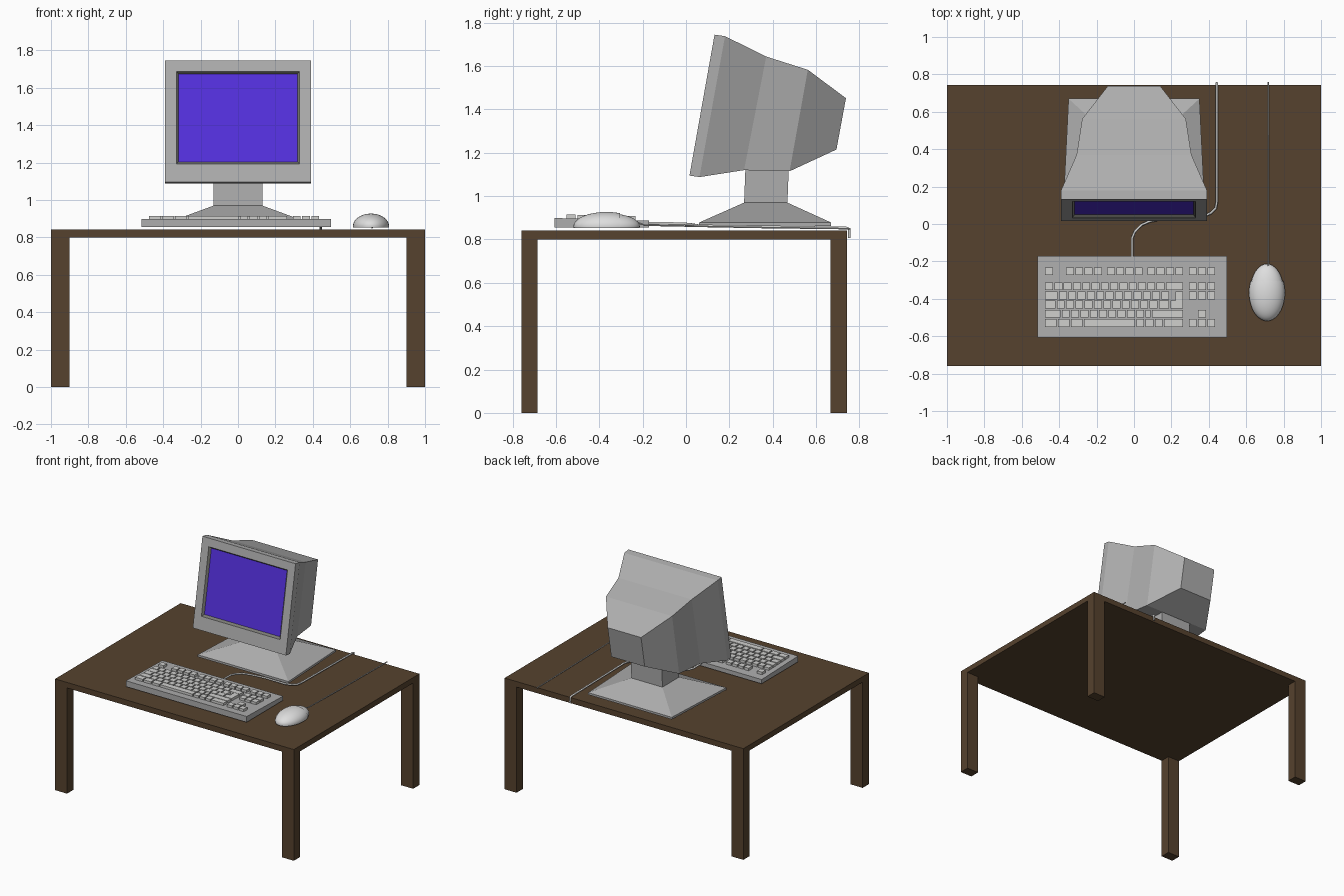
import bpy, bmesh, math
from mathutils import Vector

if "Cube" in bpy.data.objects:
    bpy.data.objects.remove(bpy.data.objects["Cube"])


def material(name, r, g, b):
    lin = lambda c: ((c / 255 + 0.055) / 1.055) ** 2.4
    m = bpy.data.materials.new(name)
    m.diffuse_color = (lin(r), lin(g), lin(b), 1)
    m.use_nodes = True
    m.node_tree.nodes["Principled BSDF"].inputs["Base Color"].default_value = m.diffuse_color
    return m


wood = material("dark brown wood", 86, 66, 46)
case = material("case grey", 174, 174, 174)
frame = material("screen surround grey", 122, 122, 116)
glass = material("violet screen", 84, 48, 222)
key_mat = material("key light grey", 208, 208, 206)
pale = material("mouse pale grey", 222, 222, 222)


def finish(name, bm, *mats):
    bmesh.ops.recalc_face_normals(bm, faces=bm.faces[:])
    me = bpy.data.meshes.new(name)
    bm.to_mesh(me)
    bm.free()
    for m in mats:
        me.materials.append(m)
    ob = bpy.data.objects.new(name, me)
    bpy.context.collection.objects.link(ob)
    return ob


def loft(bm, rings):
    """Skin a list of four-cornered rings and cap both ends; returns faces in order."""
    vs = [[bm.verts.new(p) for p in r] for r in rings]
    faces = [bm.faces.new(vs[0])]
    for a, b in zip(vs, vs[1:]):
        for i in range(4):
            j = (i + 1) % 4
            faces.append(bm.faces.new((a[i], a[j], b[j], b[i])))
    faces.append(bm.faces.new(vs[-1]))
    return faces


def flat(hx0, hx1, y0, y1, z, cx=0):
    """Horizontal ring: half width hx0 at y0 and hx1 at y1."""
    return [(cx - hx0, y0, z), (cx + hx0, y0, z), (cx + hx1, y1, z), (cx - hx1, y1, z)]


def block(bm, x0, x1, y0, y1, z0, z1):
    h, c = (x1 - x0) / 2, (x0 + x1) / 2
    loft(bm, [flat(h, h, y0, y1, z0, c), flat(h, h, y0, y1, z1, c)])


# Table
Y0, Y1 = -0.76, 0.742
bm = bmesh.new()
block(bm, -1, 1, Y0, Y1, 0.80, 0.842)
finish("table_top", bm, wood)
for side, x in (("left", -1), ("right", 0.9)):
    for end, y in (("front", Y0), ("back", Y1 - 0.075)):
        bm = bmesh.new()
        block(bm, x, x + 0.1, y, y + 0.075, 0, 0.80)
        finish(f"{end}_{side}_leg", bm, wood)


# Monitor shell: tilted rings from the recessed screen to the back panel
def upright(hw, yt, zt, yb, zb):
    return [(-hw, yb, zb), (hw, yb, zb), (hw, yt, zt), (-hw, yt, zt)]


def on_front(hw, zt, zb, depth=0):
    f = lambda z: 0.016 + (z - 1.095) * 0.178 + depth
    return upright(hw, f(zt), zt, f(zb), zb)


bm = bmesh.new()
faces = loft(bm, [
    on_front(0.317, 1.674, 1.204, 0.015),
    on_front(0.33, 1.686, 1.192),
    on_front(0.39, 1.745, 1.095),
    upright(0.39, 0.18, 1.738, 0.062, 1.088),
    upright(0.307, 0.37, 1.644, 0.268, 1.12),
    upright(0.277, 0.562, 1.583, 0.478, 1.115),
    upright(0.14, 0.738, 1.452, 0.694, 1.215)])
faces[0].material_index = 2
for f in faces[1:5]:
    f.material_index = 1
finish("monitor", bm, case, frame, glass)

# Monitor stand: thin plate, sloping foot and square neck
bm = bmesh.new()
loft(bm, [flat(0.38, 0.35, 0.06, 0.67, 0.862),
          flat(0.38, 0.35, 0.06, 0.67, 0.878),
          flat(0.13, 0.13, 0.268, 0.468, 0.97),
          flat(0.13, 0.13, 0.275, 0.475, 1.15)])
finish("monitor_stand", bm, case)

# Keyboard body, top falling slightly to the back
KY0, KY1 = -0.606, -0.17


def key_z(y):
    return 0.899 - 0.012 * (y - KY0) / (KY1 - KY0)


bm = bmesh.new()
block(bm, -0.515, 0.497, KY0, KY1, 0.855, 0.9)
for v in bm.verts:
    if v.co.z > 0.88:
        v.co.z = key_z(v.co.y)
finish("keyboard_body", bm, case)

# Keys: (start, width) in key units for every row, back row first
U, KX, NAV = 0.0497, -0.475, 15.45


def run(start, *widths):
    out = []
    for w in widths:
        out.append((start, w))
        start += w
    return out


nav = run(NAV, 1, 1, 1)
rows = [
    (-0.274, run(0, 1) + run(2.25, *[1] * 4) + run(6.65, *[1] * 4) + run(11, *[1] * 4) + nav),
    (-0.354, run(0, *[1] * 13, 2) + nav),
    (-0.403, run(0, 1.5, *[1] * 12) + nav),
    (-0.451, run(0, 1.25, *[1] * 11, 1.25)),
    (-0.501, run(0, 1.8, *[1] * 9, 0.7, 3.5) + run(NAV + 1, 1)),
    (-0.551, run(0, 1.4, 1.4, 1.4, 5.6, 1, 1, 1, 2.2) + nav),
]
bm = bmesh.new()
for y, keys in rows:
    for s, w in keys:
        x = KX + s * U
        block(bm, x, x + w * U - 0.008, y, y + 0.042, 0.88, key_z(y) + 0.018)
x = KX + 14 * U                       # tall return key
block(bm, x - 0.5 * U, x + U - 0.008, -0.451, -0.409, 0.88, key_z(-0.45) + 0.018)
block(bm, x, x + U - 0.008, -0.42, -0.361, 0.88, key_z(-0.45) + 0.018)
finish("keys", bm, key_mat)

# Mouse: half ellipsoid split at a seam into palm part and slightly lower buttons
MX, SEAM, MZ = 0.711, -0.305, 0.853


def mouse_part(name, rx, ry, rz, cy, keep_front):
    bm = bmesh.new()
    bmesh.ops.create_uvsphere(bm, u_segments=40, v_segments=24, radius=1)
    for v in bm.verts:
        v.co = Vector((MX + v.co.x * rx, cy + v.co.y * ry, MZ + 0.008 + v.co.z * rz))
    for co, no in (((0, 0, MZ), (0, 0, -1)),
                   ((0, SEAM, 0), (0, -1 if keep_front else 1, 0))):
        geom = bm.verts[:] + bm.edges[:] + bm.faces[:]
        cut = bmesh.ops.bisect_plane(bm, geom=geom, plane_co=co, plane_no=no, clear_outer=True)
        edges = [e for e in cut["geom_cut"] if isinstance(e, bmesh.types.BMEdge)]
        bmesh.ops.holes_fill(bm, edges=edges)
    ob = finish(name, bm, pale)
    bpy.context.view_layer.objects.active = ob
    ob.select_set(True)
    bpy.ops.object.shade_smooth_by_angle(angle=math.radians(35))
    ob.select_set(False)


mouse_part("mouse_body", 0.096, 0.152, 0.066, -0.367, False)
mouse_part("mouse_buttons", 0.090, 0.148, 0.060, -0.361, True)


# Cables
def cable(name, pts, r):
    cu = bpy.data.curves.new(name, "CURVE")
    cu.dimensions = "3D"
    cu.bevel_depth = r
    cu.bevel_resolution = 1
    cu.use_fill_caps = True
    sp = cu.splines.new("POLY")
    sp.points.add(len(pts) - 1)
    for p, co in zip(sp.points, pts):
        p.co = (*co, 1)
    cu.materials.append(key_mat)
    bpy.context.collection.objects.link(bpy.data.objects.new(name, cu))


cable("keyboard_cable", [
    (-0.01, -0.18, 0.876), (-0.01, -0.075, 0.874), (0.005, -0.04, 0.873),
    (0.04, -0.005, 0.872), (0.085, 0.015, 0.87), (0.2, 0.035, 0.868),
    (0.37, 0.04, 0.865), (0.41, 0.058, 0.864), (0.437, 0.085, 0.863),
    (0.443, 0.12, 0.862), (0.443, 0.74, 0.853), (0.443, 0.753, 0.848),
    (0.443, 0.754, 0.807)], 0.007)
cable("mouse_cable", [(MX + 0.006, -0.27, 0.9), (MX + 0.006, -0.24, 0.885),
                      (MX + 0.006, -0.19, 0.866), (MX + 0.006, 0.3, 0.856),
                      (MX + 0.006, 0.76, 0.85)], 0.004)
